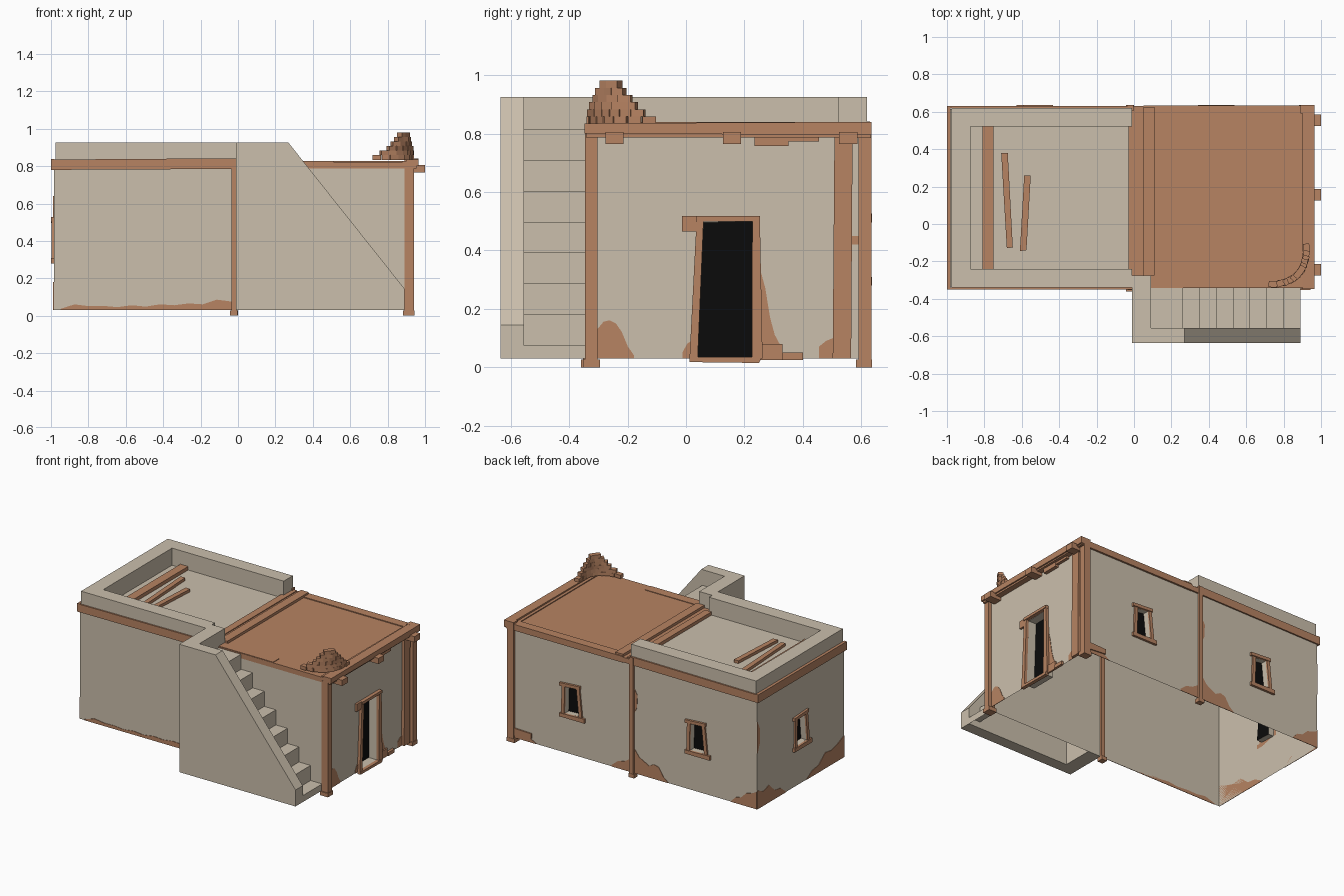
import bpy, bmesh, math, random
from mathutils import Vector, Matrix

if "Cube" in bpy.data.objects:
    bpy.data.objects.remove(bpy.data.objects["Cube"])
random.seed(4)

def material(name, rgb):
    m = bpy.data.materials.new(name)
    lin = [((c / 255 + 0.055) / 1.055) ** 2.4 for c in rgb]
    m.diffuse_color = (*lin, 1)
    m.use_nodes = True
    m.node_tree.nodes["Principled BSDF"].inputs["Base Color"].default_value = m.diffuse_color
    return m

PLASTER = material("pale_plaster", (203, 191, 172))
CLAY = material("brown_clay", (183, 131, 98))
BLACK = material("dark_opening", (11, 11, 11))

# Local (u, v, depth) frames: depth points out of each face
def front(u, v, d): return (u, -0.34 - d, v)
def back(u, v, d): return (u, 0.62 + d, v)
def left(u, v, d): return (-0.985 - d, u, v)
def right(u, v, d): return (0.915 + d, u, v)
def flat(u, v, d): return (u, v, d)

def finish(name, bm, mats, fix=True):
    if fix:
        bmesh.ops.recalc_face_normals(bm, faces=bm.faces)
    me = bpy.data.meshes.new(name)
    bm.to_mesh(me)
    bm.free()
    for m in mats:
        me.materials.append(m)
    ob = bpy.data.objects.new(name, me)
    bpy.context.collection.objects.link(ob)
    return ob

def solid(name, frame, pts, d0, d1, mat):
    """Extrude a 2D outline between two depths."""
    bm = bmesh.new()
    a = [bm.verts.new(frame(u, v, d0)) for u, v in pts]
    b = [bm.verts.new(frame(u, v, d1)) for u, v in pts]
    bm.faces.new(a)
    bm.faces.new(b)
    n = len(pts)
    for i in range(n):
        j = (i + 1) % n
        bm.faces.new((a[i], a[j], b[j], b[i]))
    return finish(name, bm, [mat])

def rect(u0, u1, v0, v1):
    return [(u0, v0), (u1, v0), (u1, v1), (u0, v1)]

def box(name, x0, x1, y0, y1, z0, z1, mat):
    return solid(name, flat, rect(x0, x1, y0, y1), z0, z1, mat)

def wall(name, frame, u0, u1, hole=None, depth=0.04):
    """Single sheet wall, optionally with a recessed dark opening."""
    bm = bmesh.new()
    o = [bm.verts.new(frame(u, v, 0)) for u, v in rect(u0, u1, 0.03, 0.80)]
    if hole is None:
        bm.faces.new(o)
    else:
        h = [bm.verts.new(frame(u, v, 0)) for u, v in hole]
        k = [bm.verts.new(frame(u, v, -depth)) for u, v in hole]
        for i in range(4):
            j = (i + 1) % 4
            bm.faces.new((o[i], o[j], h[j], h[i]))
            bm.faces.new((h[i], h[j], k[j], k[i]))
        bm.faces.new(k).material_index = 1
    bmesh.ops.recalc_face_normals(bm, faces=bm.faces)
    bm.normal_update()
    n = Vector(frame(0, 0, 1)) - Vector(frame(0, 0, 0))
    if sum(f.normal.dot(n) * f.calc_area() for f in bm.faces) < 0:
        bmesh.ops.reverse_faces(bm, faces=bm.faces)
    finish(name, bm, [PLASTER, BLACK], fix=False)

def window_hole(c, w=0.062):
    return [(c - w, 0.31), (c + w - 0.01, 0.305), (c + w - 0.015, 0.495), (c - w + 0.02, 0.505)]

def window_frame(name, frame, hole):
    (a, b), (c, d), (e, f), (g, h) = hole
    w = 0.024
    solid(name + "_sill", frame, [(a - 0.045, b - 0.03), (c + 0.035, d - 0.025), (c + 0.035, d), (a - 0.045, b)], 0, 0.016, CLAY)
    solid(name + "_lintel", frame, [(g - 0.03, h), (e + 0.04, f), (e + 0.04, f + 0.022), (g - 0.03, h + 0.022)], 0, 0.016, CLAY)
    solid(name + "_jamb_a", frame, [(a - w, b), (a, b), (g, h), (g - w, h)], 0, 0.012, CLAY)
    solid(name + "_jamb_b", frame, [(c, d), (c + w, d), (e + w, f), (e, f)], 0, 0.012, CLAY)

def patch(name, frame, u0, u1, heights):
    """Bare clay showing along the foot of a wall."""
    n = len(heights) - 1
    top = [(u0 + (u1 - u0) * i / n, 0.031 + h) for i, h in enumerate(heights)]
    solid(name, frame, [(u0, 0.03)] + top + [(u1, 0.03)], 0, 0.003, CLAY)

# Walls with openings
door = [(0.04, 0.035), (0.225, 0.035), (0.227, 0.50), (0.06, 0.495)]
wins = [("back_window_a", back, window_hole(-0.52)), ("back_window_b", back, window_hole(0.45)),
        ("left_window", left, window_hole(0.14))]
wall("front_wall_left", front, -0.985, 0)
wall("front_wall_right", front, 0, 0.915)
wall("back_wall_left", back, -0.985, -0.02, wins[0][2])
wall("back_wall_right", back, -0.02, 0.915, wins[1][2])
wall("left_wall", left, -0.34, 0.62, wins[2][2])
wall("right_wall", right, -0.34, 0.62, door, 0.06)
for n, f, h in wins:
    window_frame(n, f, h)

# Door frame, threshold and loose boards
solid("door_jamb_a", right, [(0.012, 0.03), (0.04, 0.03), (0.06, 0.50), (0.036, 0.50)], 0, 0.02, CLAY)
solid("door_jamb_b", right, [(0.225, 0.03), (0.262, 0.03), (0.253, 0.50), (0.227, 0.50)], 0, 0.02, CLAY)
solid("door_lintel", right, [(0.036, 0.498), (0.254, 0.50), (0.254, 0.518), (0.036, 0.518)], 0, 0.025, CLAY)
solid("door_stub", right, rect(-0.013, 0.036, 0.465, 0.518), 0, 0.015, CLAY)
solid("door_threshold", right, [(0.012, 0.018), (0.25, 0.015), (0.26, 0.035), (0.012, 0.035)], 0, 0.025, CLAY)
solid("foot_board_a", right, rect(0.255, 0.33, 0.025, 0.08), 0, 0.012, CLAY)
solid("foot_board_b", right, rect(0.33, 0.40, 0.025, 0.05), 0, 0.018, CLAY)
solid("back_foot_board", back, [(0.76, 0.06), (0.90, 0.05), (0.90, 0.10), (0.76, 0.095)], 0, 0.01, CLAY)

# Corner and middle posts with feet
for n, x0, x1, y0, y1, top in [("front_right_post", 0.89, 0.94, -0.345, -0.303, 0.80),
                               ("back_right_post", 0.89, 0.94, 0.59, 0.635, 0.84),
                               ("front_middle_post", -0.036, -0.006, -0.352, -0.325, 0.80),
                               ("back_middle_post", -0.036, -0.004, 0.605, 0.635, 0.84)]:
    box(n, x0, x1, y0, y1, 0.02, top, CLAY)
    box(n + "_foot", x0 - 0.008, x1 + 0.003, y0 - 0.008, min(y1 + 0.008, 0.637), 0, 0.027, CLAY)
solid("right_side_post", right, [(0.502, 0.03), (0.565, 0.03), (0.57, 0.80), (0.508, 0.80)], 0, 0.02, CLAY)

# Left house roof: band, deck, U-shaped parapet, loose planks
box("band_left", -1.0, -0.98, -0.35, 0.63, 0.78, 0.838, CLAY)
solid("band_front", front, [(-1.0, 0.78), (-0.01, 0.785), (-0.01, 0.842), (-1.0, 0.835)], 0, 0.01, CLAY)
solid("band_back", back, [(-1.0, 0.78), (-0.01, 0.785), (-0.01, 0.842), (-1.0, 0.835)], 0, 0.01, CLAY)
solid("roof_deck", flat, rect(-0.98, -0.01, -0.335, 0.615), 0.79, 0.805, PLASTER)
solid("parapet", flat, [(-0.01, -0.34), (-0.01, -0.24), (-0.875, -0.24), (-0.875, 0.52), (-0.01, 0.52),
                        (-0.01, 0.62), (-0.977, 0.62), (-0.977, -0.34)], 0.80, 0.925, PLASTER)
solid("roof_plank_a", flat, rect(-0.81, -0.75, -0.24, 0.52), 0.805, 0.83, CLAY)
solid("roof_plank_b", flat, [(-0.68, -0.13), (-0.648, -0.125), (-0.675, 0.38), (-0.71, 0.38)], 0.805, 0.825, CLAY)
solid("roof_plank_c", flat, [(-0.61, -0.145), (-0.575, -0.14), (-0.552, 0.26), (-0.587, 0.26)], 0.805, 0.825, CLAY)

# Right house roof: slab, edge boards and beam ends
box("clay_roof", -0.01, 0.955, -0.342, 0.63, 0.787, 0.822, CLAY)
box("roof_edge_back", 0.05, 0.95, 0.57, 0.633, 0.785, 0.828, CLAY)
box("roof_edge_front", 0.09, 0.51, -0.34, -0.275, 0.81, 0.826, CLAY)
box("roof_strip_a", -0.03, 0.02, -0.24, 0.625, 0.79, 0.828, CLAY)
box("roof_strip_b", 0.05, 0.11, -0.275, 0.625, 0.81, 0.84, CLAY)
box("roof_strip_c", 0.88, 0.90, -0.34, 0.625, 0.81, 0.828, CLAY)
solid("roof_edge_right", right, [(-0.348, 0.80), (0.635, 0.795), (0.635, 0.84), (-0.348, 0.835)], -0.015, 0.05, CLAY)
for y in (-0.245, 0.157, 0.555):
    box("beam_end", 0.90, 1.0, y - 0.031, y + 0.031, 0.765, 0.805, CLAY)
solid("eave_board_a", right, rect(0.235, 0.35, 0.757, 0.80), 0, 0.025, CLAY)
solid("eave_board_b", right, rect(0.35, 0.455, 0.772, 0.80), 0, 0.02, CLAY)

# Staircase: sloping outer wall, end wall, open-backed steps
solid("stair_outer_wall", front, [(-0.01, 0.03), (0.89, 0.03), (0.89, 0.145), (0.27, 0.925), (-0.01, 0.925)],
      0.215, 0.295, PLASTER)
box("stair_end_wall", -0.01, 0.09, -0.556, -0.339, 0.03, 0.925, PLASTER)
box("stair_top_block", -0.012, 0.09, -0.34, -0.275, 0.80, 0.925, PLASTER)
profile = [(0.09, 0.815)]
for i in range(8):
    x, z = 0.262 + 0.0897 * i, 0.815 - 0.1057 * i
    profile += [(x, z), (x, max(z - 0.1057, 0.03))]
bm = bmesh.new()
for (x0, z0), (x1, z1) in zip(profile, profile[1:]):
    bm.faces.new([bm.verts.new(p) for p in ((x0, -0.555, z0), (x1, -0.555, z1), (x1, -0.34, z1), (x0, -0.34, z0))])
bmesh.ops.remove_doubles(bm, verts=bm.verts, dist=1e-5)
finish("stair_steps", bm, [PLASTER], fix=False)

# Broken brick corner, stepped up along a curved line
bm = bmesh.new()
for layer, (t0, t1, n) in enumerate([(0.02, 0.98, 8), (0.14, 0.88, 7), (0.26, 0.80, 5), (0.34, 0.74, 4),
                                     (0.42, 0.66, 3), (0.50, 0.60, 2)]):
    for i in range(n):
        t = t0 + (t1 - t0) * i / (n - 1)
        p0, p1, p2 = Vector((0.735, -0.322)), Vector((0.925, -0.315)), Vector((0.922, -0.12))
        p = (1 - t) ** 2 * p0 + 2 * t * (1 - t) * p1 + t * t * p2
        g = (1 - t) * (p1 - p0) + t * (p2 - p1)
        m = (Matrix.Translation((p.x, p.y, 0.834 + 0.0245 * (layer + 0.5)))
             @ Matrix.Rotation(math.atan2(g.y, g.x) + random.uniform(-0.2, 0.2), 4, 'Z')
             @ Matrix.Diagonal((0.045, 0.034, 0.0245, 1)))
        bmesh.ops.create_cube(bm, size=1, matrix=m)
finish("broken_brick_corner", bm, [CLAY])

# Worn clay patches
patch("front_patch", front, -0.95, -0.036, [0.005, 0.03, 0.02, 0.022, 0.015, 0.025, 0.018, 0.03, 0.025, 0.035, 0.03, 0.055, 0.045])
patch("right_patch_a", right, -0.303, -0.178, [0.10, 0.125, 0.13, 0.12, 0.09, 0.04, 0.01])
patch("right_patch_b", right, 0.255, 0.32, [0.30, 0.24, 0.14, 0.08, 0.05])
patch("right_patch_c", right, 0.455, 0.505, [0.04, 0.06, 0.07])
patch("right_patch_d", right, -0.012, 0.02, [0.02, 0.05, 0.06])
solid("right_patch_e", right, rect(0.567, 0.592, 0.42, 0.45), 0, 0.003, CLAY)
patch("back_patch_a", back, -0.30, -0.036, [0.0, 0.03, 0.09, 0.10, 0.08, 0.10, 0.12, 0.17])
patch("back_patch_b", back, -0.004, 0.14, [0.09, 0.06, 0.05, 0.01])
patch("back_patch_c", back, -0.984, -0.78, [0.12, 0.10, 0.09, 0.05, 0.04, 0.0])
patch("back_patch_d", back, 0.72, 0.89, [0.0, 0.03, 0.04, 0.07])
solid("back_patch_e", back, [(-0.036, 0.45), (-0.036, 0.62), (-0.06, 0.58), (-0.055, 0.49)], 0, 0.003, CLAY)
patch("left_patch_a", left, 0.30, 0.619, [0.0, 0.05, 0.06, 0.12, 0.10, 0.13])
patch("left_patch_b", left, -0.339, 0.08, [0.15, 0.12, 0.10, 0.11, 0.05, 0.04, 0.0])
solid("left_patch_c", left, [(0.619, 0.42), (0.619, 0.64), (0.59, 0.58), (0.595, 0.48)], 0, 0.003, CLAY)
